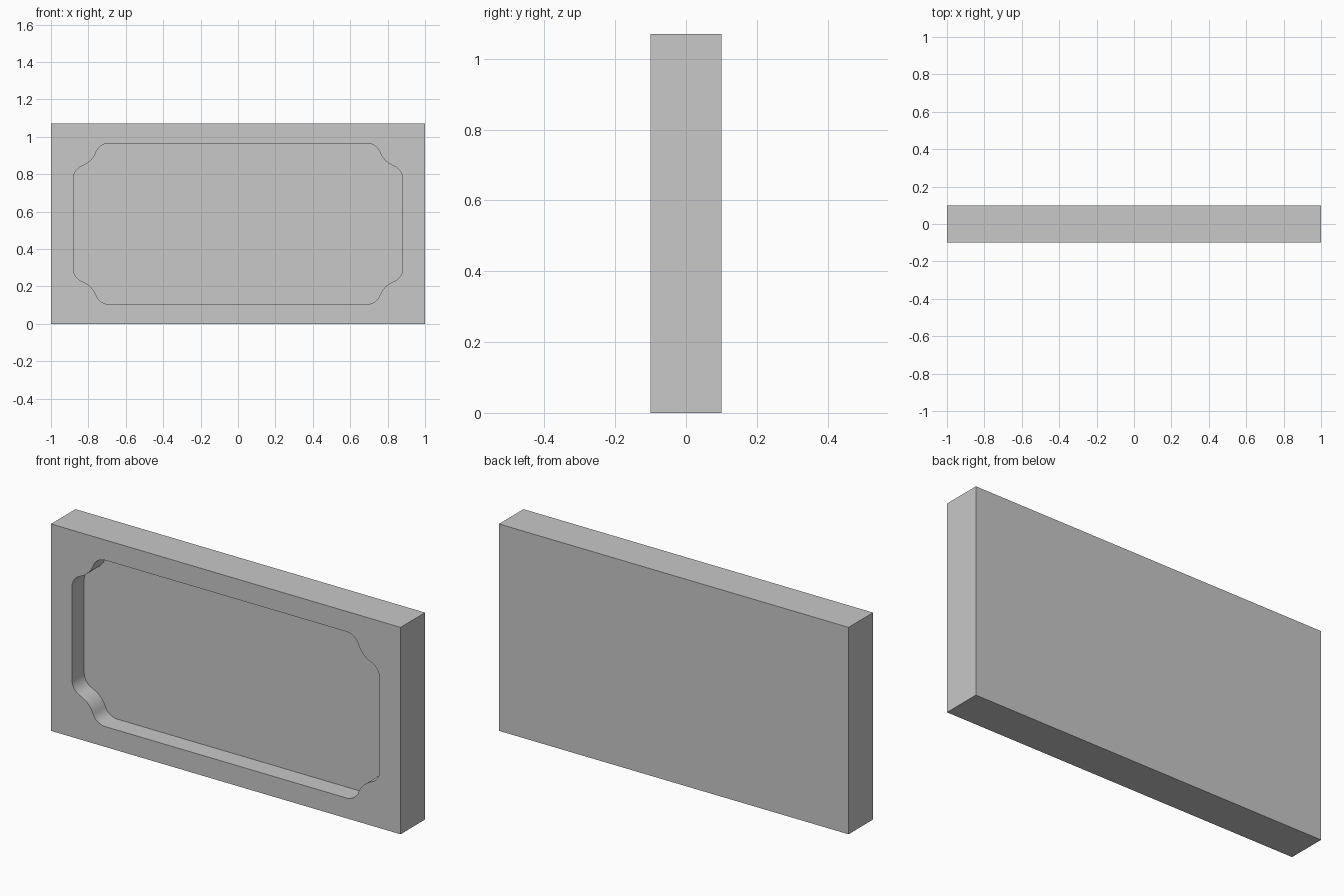
import bpy, bmesh
from math import atan2, cos, sin, pi, sqrt, radians

cube = bpy.data.objects.get("Cube")
if cube:
    bpy.data.objects.remove(cube, do_unlink=True)

HEIGHT, HALF_DEPTH = 1.07, 0.1
MID = HEIGHT / 2
REC_W, REC_H, FLOOR_Y = 0.88, 0.43, 0.0     # recess half sizes and floor position
NOTCH, FILLET = 0.13, 0.074                 # scooped corner and its blend radii


def arc(cx, cz, radius, start, end, steps=10):
    return [(cx + radius * cos(start + (end - start) * i / steps),
             cz + radius * sin(start + (end - start) * i / steps))
            for i in range(steps + 1)]


def recess_outline():
    # One corner, as insets from the recess's bounding rectangle
    run = sqrt((NOTCH + FILLET) ** 2 - FILLET ** 2)
    turn = atan2(run, FILLET)
    blend = arc(FILLET, run, FILLET, pi, pi + turn)
    scoop = arc(0, 0, NOTCH, turn, pi / 2 - turn)
    corner = blend + scoop[1:-1] + [(v, u) for u, v in reversed(blend)]
    # Mirror it around the four corners
    points = []
    for sx, sz in ((1, 1), (-1, 1), (-1, -1), (1, -1)):
        ordered = corner if sx == sz else corner[::-1]
        points += [(sx * (REC_W - u), MID + sz * (REC_H - v)) for u, v in ordered]
    return points


def ring(bm, points, y):
    return [bm.verts.new((x, y, z)) for x, z in points]


def bridge(bm, a, b):
    for i in range(len(a)):
        j = (i + 1) % len(a)
        bm.faces.new((a[i], a[j], b[j], b[i]))


# Slab with recessed panel
bm = bmesh.new()
rectangle = [(1, HEIGHT), (-1, HEIGHT), (-1, 0), (1, 0)]
outline = recess_outline()
outer_front = ring(bm, rectangle, -HALF_DEPTH)
outer_back = ring(bm, rectangle, HALF_DEPTH)
rim = ring(bm, outline, -HALF_DEPTH)
floor = ring(bm, outline, FLOOR_Y)

# Front border around the recess
border = [bm.edges.new((loop[i - 1], loop[i]))
          for loop in (outer_front, rim) for i in range(len(loop))]
bmesh.ops.triangle_fill(bm, edges=border, use_beauty=True, normal=(0, -1, 0))

# Sides, back, recess walls and recess floor
bridge(bm, outer_front, outer_back)
bridge(bm, rim, floor)
bm.faces.new(outer_back)
bm.faces.new(floor)
bmesh.ops.recalc_face_normals(bm, faces=bm.faces[:])

mesh = bpy.data.meshes.new("recessed_panel")
bm.to_mesh(mesh)
bm.free()
panel = bpy.data.objects.new("recessed_panel", mesh)
bpy.context.collection.objects.link(panel)

# Plain grey finish
grey = bpy.data.materials.new("light_grey")
grey.use_nodes = True
colour = (0.58, 0.58, 0.58, 1)
grey.diffuse_color = colour
grey.node_tree.nodes["Principled BSDF"].inputs["Base Color"].default_value = colour
mesh.materials.append(grey)

bpy.ops.object.select_all(action='DESELECT')
panel.select_set(True)
bpy.context.view_layer.objects.active = panel
bpy.ops.object.shade_smooth_by_angle(angle=radians(30))
